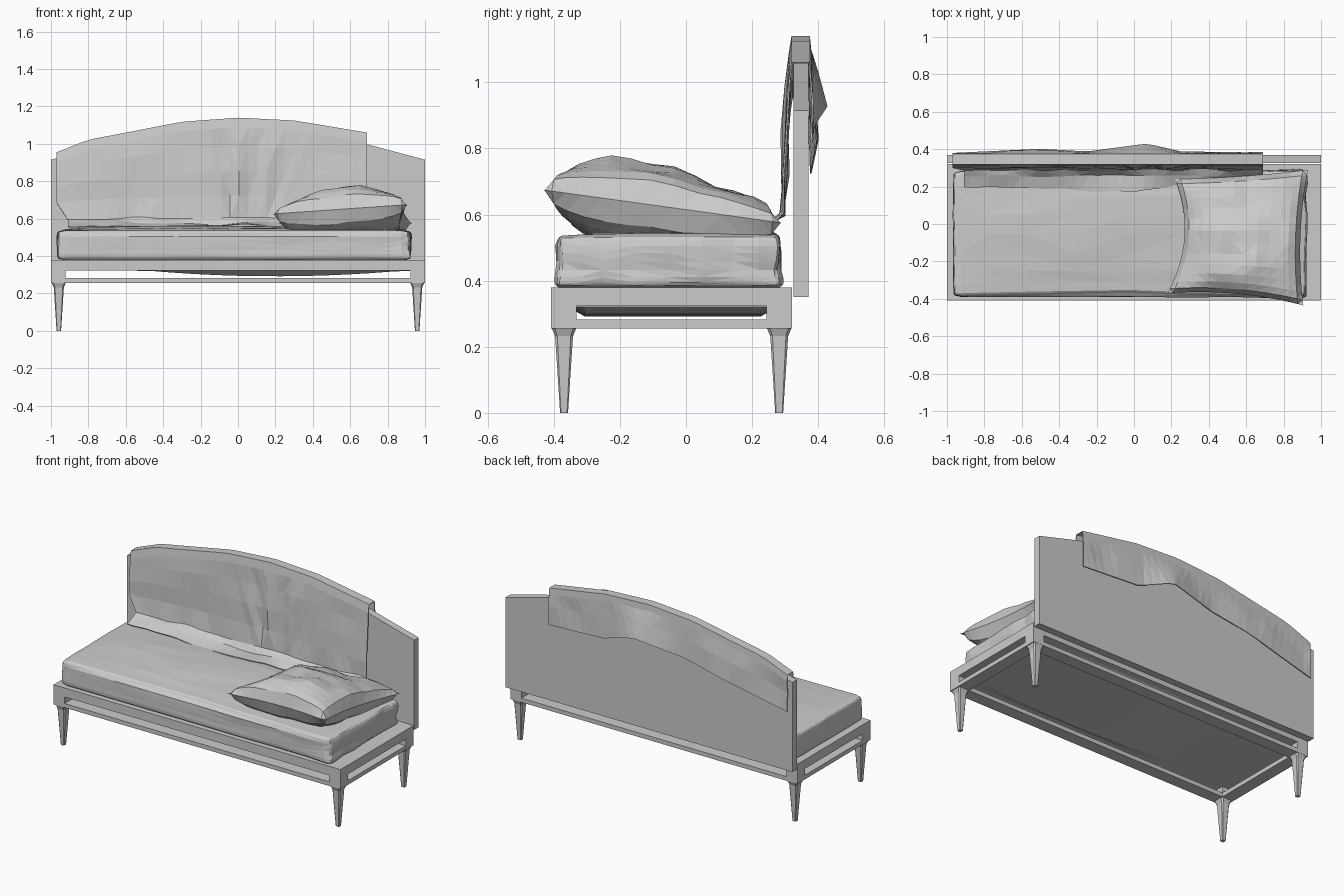
import bpy, bmesh, math
from mathutils import Vector, noise

if "Cube" in bpy.data.objects:
    bpy.data.objects.remove(bpy.data.objects["Cube"])


def finish(name, bm):
    bmesh.ops.recalc_face_normals(bm, faces=bm.faces)
    mesh = bpy.data.meshes.new(name)
    bm.to_mesh(mesh)
    bm.free()
    ob = bpy.data.objects.new(name, mesh)
    bpy.context.collection.objects.link(ob)
    return ob


def box(name, x0, x1, y0, y1, z0, z1):
    bm = bmesh.new()
    bmesh.ops.create_cube(bm, size=1)
    for v in bm.verts:
        v.co = Vector(((x0 + x1) / 2 + v.co.x * (x1 - x0),
                       (y0 + y1) / 2 + v.co.y * (y1 - y0),
                       (z0 + z1) / 2 + v.co.z * (z1 - z0)))
    return finish(name, bm)


def grid(name, nu, nv, fn):
    """Quad sheet from fn(u, v), both running 0..1, split into facets."""
    bm = bmesh.new()
    g = [[bm.verts.new(fn(i / nu, j / nv)) for j in range(nv + 1)] for i in range(nu + 1)]
    for i in range(nu):
        for j in range(nv):
            bm.faces.new((g[i][j], g[i + 1][j], g[i + 1][j + 1], g[i][j + 1]))
    bmesh.ops.triangulate(bm, faces=bm.faces)
    return finish(name, bm)


def lerp(pts, x):
    """Piecewise-linear lookup."""
    for (a, p), (b, q) in zip(pts, pts[1:]):
        if x <= b:
            return p + (q - p) * max(0, (x - a) / (b - a))
    return pts[-1][1]


def leg(name, cx, cy):
    bm = bmesh.new()
    rings = []
    for z, h in [(0, .012), (.232, .027), (.256, .037)]:
        c = h * .75
        ring = [(h, -c), (h, c), (c, h), (-c, h), (-h, c), (-h, -c), (-c, -h), (c, -h)]
        rings.append([bm.verts.new((cx + x, cy + y, z)) for x, y in ring])
    for a, b in zip(rings, rings[1:]):
        for i in range(8):
            bm.faces.new((a[i], a[(i + 1) % 8], b[(i + 1) % 8], b[i]))
    bm.faces.new(rings[0])
    bm.faces.new(rings[-1])
    return finish(name, bm)


# Base: platform, wide lower rails, corner posts and tapered legs
Y0, Y1, W = -.408, .32, .077
box("platform", -1, 1, Y0, Y1, .323, .38)
box("front_lower_rail", -1, 1, Y0, Y0 + W, .256, .282)
box("back_lower_rail", -1, 1, Y1 - W, Y1, .256, .282)
for side, s in (("left", -1), ("right", 1)):
    xa, xb = sorted((s, s * (1 - W)))
    box(side + "_lower_rail", xa, xb, Y0 + W, Y1 - W, .256, .282)
    for end, ya, cy in (("front", Y0, -.369), ("back", Y1 - W, .282)):
        box(f"{end}_{side}_post", xa, xb, ya, ya + W, .282, .323)
        leg(f"{end}_{side}_leg", s * .958, cy)


# Underside sagging through the frame
def sag(u, v):
    x = -.93 + 1.86 * u
    bulge = max(0, 1 - ((x - .2) / .68) ** 2) * min(1, 12 * v, 12 * (1 - v))
    return x, -.36 + .64 * v, .322 - .03 * bulge


grid("sagging_base", 16, 12, sag)

# Headboard: arched profile extruded in y
half = [(0, 1.125), (.2, 1.115), (.4, 1.08), (.7, .995), (1, .915)]
prof = [(1, .35)] + half[::-1] + [(-x, z) for x, z in half[1:]] + [(-1, .35)]
bm = bmesh.new()
face = bm.faces.new([bm.verts.new((x, .325, z)) for x, z in prof])
ext = bmesh.ops.extrude_face_region(bm, geom=[face])
bmesh.ops.translate(bm, vec=(0, .045, 0), verts=[v for v in ext["geom"] if isinstance(v, bmesh.types.BMVert)])
finish("headboard", bm)

# Mattress: rounded, crumpled box with faceted cloth
bm = bmesh.new()
bmesh.ops.create_cube(bm, size=2)
bmesh.ops.subdivide_edges(bm, edges=bm.edges, cuts=9, use_grid_fill=True)
size, mid, rad = Vector((.94, .335, .081)), Vector((-.025, -.053, .458)), .03
for v in bm.verts:
    p = Vector([math.sin(c * math.pi / 2) * s for c, s in zip(v.co, size)])
    core = Vector([max(-s + rad, min(s - rad, c)) for c, s in zip(p, size)])
    d = p - core
    if d.length > 1e-6:
        p = core + d.normalized() * min(rad, d.length)
    n = noise.noise(Vector((p.x * 4.5, p.y * 7, p.z * 7)))
    rough = .01 + .025 * max(0, p.x)
    if abs(p.x) > .88:
        p.x += math.copysign(n * rough, p.x)
    if abs(p.y) > .3:
        p.y += math.copysign(n * rough, p.y)
    if p.z > .06:
        crown = (1 - (p.x / .96) ** 4) * max(0, 1 - ((p.y - .06) / .34) ** 2)
        p.z += .022 * crown + .01 * n * crown
        if p.y < -.25:
            p.y += .02 * (1 - abs(p.x))
    v.co = p + mid
bmesh.ops.triangulate(bm, faces=bm.faces)
finish("mattress", bm)

# Throw: rises from the mattress, covers the headboard and folds over its back
top_pts = [(-.97, .955), (-.8, 1.022), (-.6, 1.06), (-.3, 1.118), (0, 1.14), (.3, 1.125), (.69, 1.06)]
hem_pts = [(-.97, .725), (-.5, .83), (-.3, .87), (.07, .93), (.3, .85), (.69, .83)]
flare_pts = [(-.97, .38), (-.5, .402), (-.25, .388), (.07, .43), (.25, .388), (.69, .382)]
toe_pts = [(-.97, .2), (-.5, .19), (0, .17), (.3, .22), (.69, .26)]


def throw(u, v):
    x = -.97 + 1.66 * u
    top, hem, flare = lerp(top_pts, x), lerp(hem_pts, x), lerp(flare_pts, x)
    h = top - .62
    path = [(lerp(toe_pts, x), .566), (.258, .58), (.29, .602), (.297, .62 + .2 * h),
            (.3, .62 + .45 * h), (.305, .62 + .7 * h), (.311, top - .05), (.319, top), (.375, top),
            (.379, top - .04), ((.379 + flare) / 2, (top + hem) / 2), (flare, hem)]
    k = round(v * 11)
    y, z = path[k]
    if k < 3:
        y += .012 * noise.noise(Vector((x * 7, k + .3, 5)))
        z += .02 * noise.noise(Vector((x * 5, k + .3, 3.4)))
        x += .06 * max(0, 1 - u * 3)
    elif k < 6:
        # Gathered folds near the middle fan out towards the top
        fx = (x - .05) / (1 + .25 * (k - 3))
        y += .016 * math.sin(fx * 52) * math.exp(-(fx / .14) ** 2) * (1 - (k - 3) * .2)
        y += .008 * noise.noise(Vector((x * 3, k * .7 + .3, 1.2)))
    elif k == 10:
        y += .012 * noise.noise(Vector((x * 7, 2.3, 8.4)))
    return x, y, z


ob = grid("throw_blanket", 34, 11, throw)
mod = ob.modifiers.new("thickness", 'SOLIDIFY')
mod.thickness = .005

# Pillow: two puffed sheets sharing a seam with pulled-out corners
FL, FR = Vector((.18, -.37, .625)), Vector((.905, -.435, .675))
BL, BR = Vector((.22, .24, .575)), Vector((.93, .29, .575))


def pillow(sign):
    def fn(u, v):
        # Denser rows near the seam keep the plump edge
        u, v = (.5 - .5 * (.6 * math.cos(math.pi * t) + .4 * (1 - 2 * t)) for t in (u, v))
        p = FL.lerp(FR, u).lerp(BL.lerp(BR, u), v)
        a, b = 4 * u * (1 - u), 4 * v * (1 - v)
        p.x += .07 * b * (1 - 2 * u) * (1 if u < .5 else .4)
        p.y += .05 * a * (1 - 2 * v) * (.6 if v < .5 else .2)
        puff = (max(a, 0) * max(b, 0)) ** .38
        wrinkle = .04 * noise.noise(Vector((u * 4 + .3, v * 4 + .2, 7.3))) * puff
        if sign > 0:
            p.z += puff * (.145 - .05 * v + .02 * u) + wrinkle
            p.z -= .04 * puff * math.exp(-((v - .72 - .2 * (u - .4)) / .09) ** 2) * max(0, 1 - u * 1.2)
        else:
            p.z = max(p.z - .15 * puff + wrinkle, min(p.z, .537))
        return p
    return fn


grid("pillow_top", 13, 13, pillow(1))
grid("pillow_bottom", 13, 13, pillow(-1))
